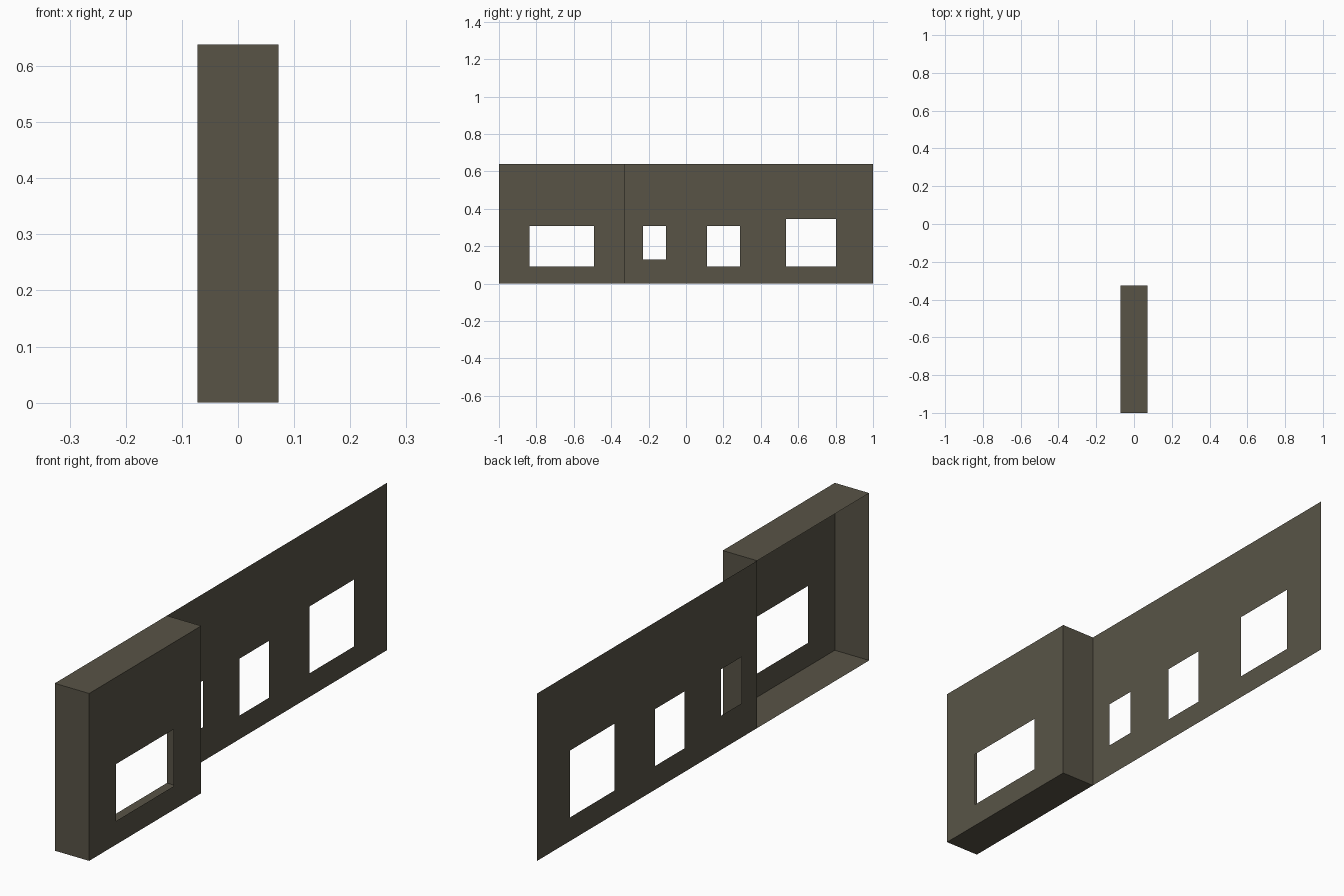
import bpy, bmesh

if "Cube" in bpy.data.objects:
    bpy.data.objects.remove(bpy.data.objects["Cube"])

H = 0.638          # wall height
BACK, FRONT = -0.0725, 0.0725   # plane of the long wall, plane of the bay front
Y0, YB, Y1 = -1.0, -0.325, 1.0  # bay end, bay/wall joint, wall end

stone = bpy.data.materials.new("dark olive grey")
stone.diffuse_color = (0.098, 0.088, 0.062, 1)
stone.use_nodes = True
stone.node_tree.nodes["Principled BSDF"].inputs["Base Color"].default_value = stone.diffuse_color


def add_panel(bm, x, y0, y1, windows):
    """Flat sheet facing +x, gridded so the window cells (ya, yb, za, zb) stay open."""
    ys = sorted({y0, y1} | {v for w in windows for v in w[:2]})
    zs = sorted({0.0, H} | {v for w in windows for v in w[2:]})
    for ya, yb in zip(ys, ys[1:]):
        for za, zb in zip(zs, zs[1:]):
            yc, zc = (ya + yb) / 2, (za + zb) / 2
            if any(w[0] < yc < w[1] and w[2] < zc < w[3] for w in windows):
                continue
            bm.faces.new([bm.verts.new((x, y, z)) for y, z in
                          ((ya, za), (yb, za), (yb, zb), (ya, zb))])
    bmesh.ops.remove_doubles(bm, verts=bm.verts, dist=1e-5)


def finish(bm, name):
    mesh = bpy.data.meshes.new(name)
    bm.to_mesh(mesh)
    bm.free()
    mesh.materials.append(stone)
    bpy.context.collection.objects.link(bpy.data.objects.new(name, mesh))


# Long thin wall with three windows
bm = bmesh.new()
add_panel(bm, BACK, YB, Y1, [(-0.23, -0.107, 0.13, 0.307),
                             (0.113, 0.289, 0.09, 0.307),
                             (0.535, 0.803, 0.09, 0.345)])
finish(bm, "long_wall")

# Projecting bay: windowed front, its outline pulled back into an open-backed shell
bm = bmesh.new()
add_panel(bm, FRONT, Y0, YB, [(-0.838, -0.492, 0.09, 0.307)])
rim = [e for e in bm.edges if e.is_boundary and any(
    all(abs(v.co[axis] - pos) < 1e-4 for v in e.verts)
    for axis, pos in ((1, Y0), (1, YB), (2, 0), (2, H)))]
sides = bmesh.ops.extrude_edge_only(bm, edges=rim)["geom"]
for v in sides:
    if isinstance(v, bmesh.types.BMVert):
        v.co.x = BACK
# Face every side outward from the bay centre
bm.normal_update()
for f in bm.faces:
    c = f.calc_center_median()
    c.x, c.y, c.z = c.x - BACK, c.y - (Y0 + YB) / 2, c.z - H / 2
    if f.normal.dot(c) < 0:
        f.normal_flip()
finish(bm, "projecting_bay")
